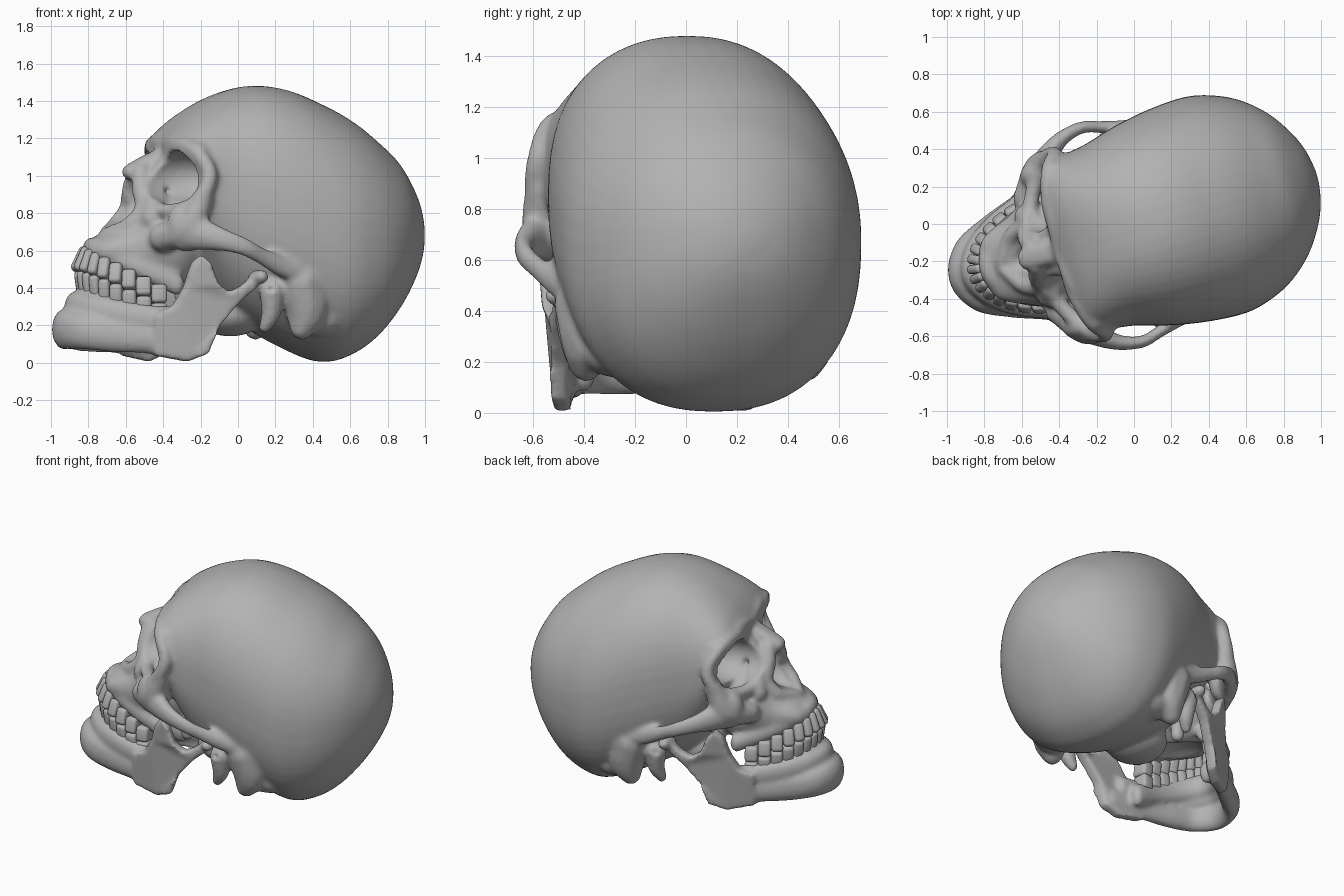
import bpy
import bmesh
import math
from mathutils import Matrix, Vector

if "Cube" in bpy.data.objects:
    bpy.data.objects.remove(bpy.data.objects["Cube"])

# Local frame: x runs from face to back, y is the skull's side, then the whole is turned
FRAME = Matrix.Translation((0.15, 0.02, 0)) @ Matrix.Rotation(math.radians(16), 4, 'Z')

bone = bpy.data.materials.new("bone_grey")
bone.use_nodes = True
bone.diffuse_color = (0.45, 0.45, 0.45, 1)
bone.node_tree.nodes["Principled BSDF"].inputs["Base Color"].default_value = bone.diffuse_color


def finish(bm, name):
    """Turn a bmesh into a smooth, coloured object."""
    bmesh.ops.recalc_face_normals(bm, faces=bm.faces[:])
    bm.transform(FRAME)
    mesh = bpy.data.meshes.new(name)
    bm.to_mesh(mesh)
    bm.free()
    for p in mesh.polygons:
        p.use_smooth = True
    mesh.materials.append(bone)
    obj = bpy.data.objects.new(name, mesh)
    bpy.context.collection.objects.link(obj)
    return obj


def spline(points, steps):
    """Catmull-Rom curve through tuples of any length."""
    p = [Vector(q) for q in points]
    p = [p[0] * 2 - p[1]] + p + [p[-1] * 2 - p[-2]]
    out = []
    for a, b, c, d in zip(p, p[1:], p[2:], p[3:]):
        for i in range(steps):
            t = i / steps
            out.append((b * 2 + (c - a) * t + (a * 2 - b * 5 + c * 4 - d) * t ** 2
                        + (b * 3 - a - c * 3 + d) * t ** 3) * 0.5)
    return out + [p[-2]]


def blob(bm, centre, radii, detail=3):
    m = Matrix.Translation(centre) @ Matrix.Diagonal((*radii, 1))
    bmesh.ops.create_icosphere(bm, subdivisions=detail, radius=1, matrix=m)


def pair(bm, centre, radii):
    for s in (1, -1):
        blob(bm, (centre[0], s * centre[1], centre[2]), radii)


def strand(bm, points, steps=6, stretch=1, both=True):
    """Rounded rod through (x, y, z, radius) points, on both sides."""
    for x, y, z, r in spline(points, steps):
        for s in (1, -1) if both else (1,):
            blob(bm, (x, s * y, z), (r, r, r * stretch), 2)


def loft(bm, stations, steps=5, n=56):
    """Sections given as (x, bottom, top, half width, roundness of the upper half)."""
    rings = []
    for x, lo, hi, w, upper in spline(stations, steps):
        ring = []
        for i in range(n):
            a = math.tau * i / n
            c, s = math.cos(a), math.sin(a)
            k = 0.86 if s < 0 else upper
            ring.append(bm.verts.new((x, w * math.copysign(abs(c) ** k, c),
                                      (lo + hi) / 2 + (hi - lo) / 2 * math.copysign(abs(s) ** k, s))))
        rings.append(ring)
    for a, b in zip(rings, rings[1:]):
        for i in range(n):
            j = (i + 1) % n
            bm.faces.new((a[i], a[j], b[j], b[i]))
    bm.faces.new(rings[0])
    bm.faces.new(rings[-1])


def fuse(obj, cutter=None, passes=10):
    """Merge overlapping forms to one skin, carve the hollows, soften."""
    def remesh():
        m = obj.modifiers.new("skin", 'REMESH')
        m.mode = 'VOXEL'
        m.voxel_size = 0.0125
        m.use_smooth_shade = True
    remesh()
    if cutter:
        cut = obj.modifiers.new("hollows", 'BOOLEAN')
        cut.operation = 'DIFFERENCE'
        cut.solver = 'EXACT'
        cut.object = cutter
        remesh()
    soft = obj.modifiers.new("soften", 'SMOOTH')
    soft.factor = 0.5
    soft.iterations = passes


def arch(a):
    """Point on the dental arch and the bite height there."""
    x = -0.55 - 0.48 * math.cos(a)
    return x, 0.27 * math.sin(a), 0.49 - 0.48 * (x + 1.03)


def gum(bm, offset, inset, stretch):
    pts = []
    for i in range(9):
        x, y, z = arch((i - 4) * 0.35)
        pts.append((x + inset, y * 0.98, z + offset, 0.045))
    strand(bm, pts, 5, stretch, both=False)


# Braincase
bm = bmesh.new()
loft(bm, [(-.60, 1.02, 1.17, .30, .8), (-.55, .88, 1.245, .42, .78), (-.46, .62, 1.33, .475, .78),
          (-.30, .34, 1.425, .50, .82), (-.10, .19, 1.48, .555, .88), (.10, .08, 1.46, .59, .92),
          (.30, .005, 1.38, .60, .94), (.45, .04, 1.30, .565, .95), (.58, .13, 1.20, .50, .95),
          (.70, .27, 1.09, .395, .95), (.79, .42, .95, .265, .95), (.84, .54, .83, .15, .95),
          (.862, .65, .72, .04, .95)])
blob(bm, (-.20, 0, .27), (.2, .2, .13))
blob(bm, (-.50, 0, .93), (.16, .11, .2))
# Upper jaw body and gum
loft(bm, [(-1.0, .56, .62, .08, .9), (-.96, .53, .66, .16, .9), (-.90, .50, .70, .20, .9),
          (-.80, .45, .76, .24, .9), (-.70, .41, .86, .285, .9), (-.55, .37, .92, .29, .9),
          (-.40, .42, .90, .22, .9)])
gum(bm, 0.12, 0.06, 1.4)
# Brow ridge, nasal bridge and nose opening edge
strand(bm, [(-.565, 0, 1.16, .045), (-.55, .2, 1.185, .045), (-.49, .42, 1.13, .05)])
strand(bm, [(-.57, .02, 1.10, .055), (-.67, .02, 1.06, .05), (-.76, .015, 1.02, .042)])
strand(bm, [(-.71, .05, 1.02, .05), (-.72, .10, .92, .055), (-.72, .15, .82, .055),
            (-.80, .13, .73, .05), (-.89, .02, .70, .03)])
strand(bm, [(-.63, .12, .98, .05), (-.67, .17, .87, .06), (-.69, .22, .77, .07)])
# Eye socket rims
rim = [(-.56, .10, 1.10), (-.555, .25, 1.165), (-.51, .42, 1.13), (-.455, .495, 1.0),
       (-.52, .48, .86), (-.62, .34, .81), (-.68, .19, .84), (-.65, .10, .97)]
strand(bm, [(*p, .045) for p in rim + rim[:1]])
# Cheekbones and arches
pair(bm, (-.56, .42, .73), (.11, .08, .14))
strand(bm, [(-.49, .48, .88, .06), (-.56, .44, .72, .085), (-.66, .31, .67, .08)])
strand(bm, [(-.56, .44, .71, .075), (-.47, .52, .68, .055), (-.39, .57, .655, .042),
            (-.28, .595, .615, .035), (-.18, .57, .565, .034), (-.08, .54, .52, .04),
            (.04, .52, .48, .04)], stretch=1.5)
# Bony bumps behind and under the ears, and plates behind the palate
strand(bm, [(.07, .44, .43, .14), (.10, .44, .29, .12), (.07, .45, .185, .065)])
pair(bm, (.19, .37, .24), (.15, .12, .1))
strand(bm, [(-.10, .46, .38, .07), (-.10, .45, .27, .055), (-.13, .43, .19, .035)])
strand(bm, [(-.42, .17, .60, .05), (-.42, .17, .36, .045)], 8)
cranium = finish(bm, "cranium")

# Hollows: eye sockets, ear canals, nose, palate
bm = bmesh.new()
pair(bm, (-.56, .28, .99), (.25, .172, .145))
pair(bm, (-.12, .57, .40), (.03, .08, .03))
blob(bm, (-.82, 0, .86), (.18, .085, .13))
blob(bm, (-.73, 0, .38), (.23, .18, .13))
hollows = finish(bm, "hollow_cutter")
hollows.hide_render = True
hollows.display_type = 'WIRE'
fuse(cranium, hollows)

# Lower jaw: chin, body and the wall rising to the teeth
bm = bmesh.new()
for rise, stretch, half in (
        (0, 1.7, [(-.50, .38, .12, .045), (-.70, .305, .13, .05), (-.90, .225, .15, .058),
                  (-1.06, .14, .17, .06), (-1.12, 0, .18, .066)]),
        (.11, 1.6, [(-.56, .35, .11, .05), (-.70, .30, .12, .05), (-.88, .225, .15, .05),
                    (-1.01, .125, .175, .05), (-1.065, 0, .19, .052)])):
    ring = half + [(x, -y, z, r) for x, y, z, r in reversed(half[:-1])]
    strand(bm, [(x, y, z + rise, r) for x, y, z, r in ring], 8, stretch, both=False)
gum(bm, -0.14, 0.02, 1.8)
# Lower jaw: rear branches
profile = [(-.72, .04), (-.545, .005), (-.44, .05), (-.39, .19), (-.285, .32), (-.19, .40),
           (-.14, .46), (-.18, .50), (-.27, .41), (-.34, .38), (-.40, .42), (-.44, .53),
           (-.49, .58), (-.54, .53), (-.575, .40), (-.63, .30), (-.72, .26)]
for side in (1, -1):
    sheets = []
    for d in (-0.036, 0.036):
        sheets.append([bm.verts.new((x, side * (.42 + .1 * z + .35 * min(0, x + .4) + d), z))
                       for x, z in profile])
    inner, outer = sheets
    bm.faces.new(inner)
    bm.faces.new(outer)
    for i in range(len(profile)):
        j = (i + 1) % len(profile)
        bm.faces.new((inner[i], inner[j], outer[j], outer[i]))
strand(bm, [(-.18, .42, .46, .04), (-.17, .51, .46, .04)])
fuse(finish(bm, "lower_jaw"), passes=14)


# Teeth
def teeth(name, up, inset, tilt):
    bm = bmesh.new()
    step = 0.175
    for i in range(16):
        a = (i - 7.5) * step
        x, y, z = arch(a)
        c, s = math.cos(a), math.sin(a)
        yaw = math.atan2(s / .27, -c / .48)
        width = math.hypot(.48 * s, .27 * c) * step * 1.02
        depth = 0.055 + 0.055 * abs(s) ** 2
        height = 0.14 - 0.04 * abs(s)
        m = (Matrix.Translation((x + inset * c, y * (1 - inset), z + up * height * 0.48))
             @ Matrix.Rotation(yaw, 4, 'Z') @ Matrix.Rotation(tilt * c, 4, 'Y')
             @ Matrix.Diagonal((depth, width, height, 1)))
        bmesh.ops.create_cube(bm, size=1, matrix=m)
    obj = finish(bm, name)
    bevel = obj.modifiers.new("rounding", 'BEVEL')
    bevel.width = 0.02
    bevel.segments = 3


teeth("upper_teeth", 1, 0.0, -0.45)
teeth("lower_teeth", -1, 0.005, 0.15)
